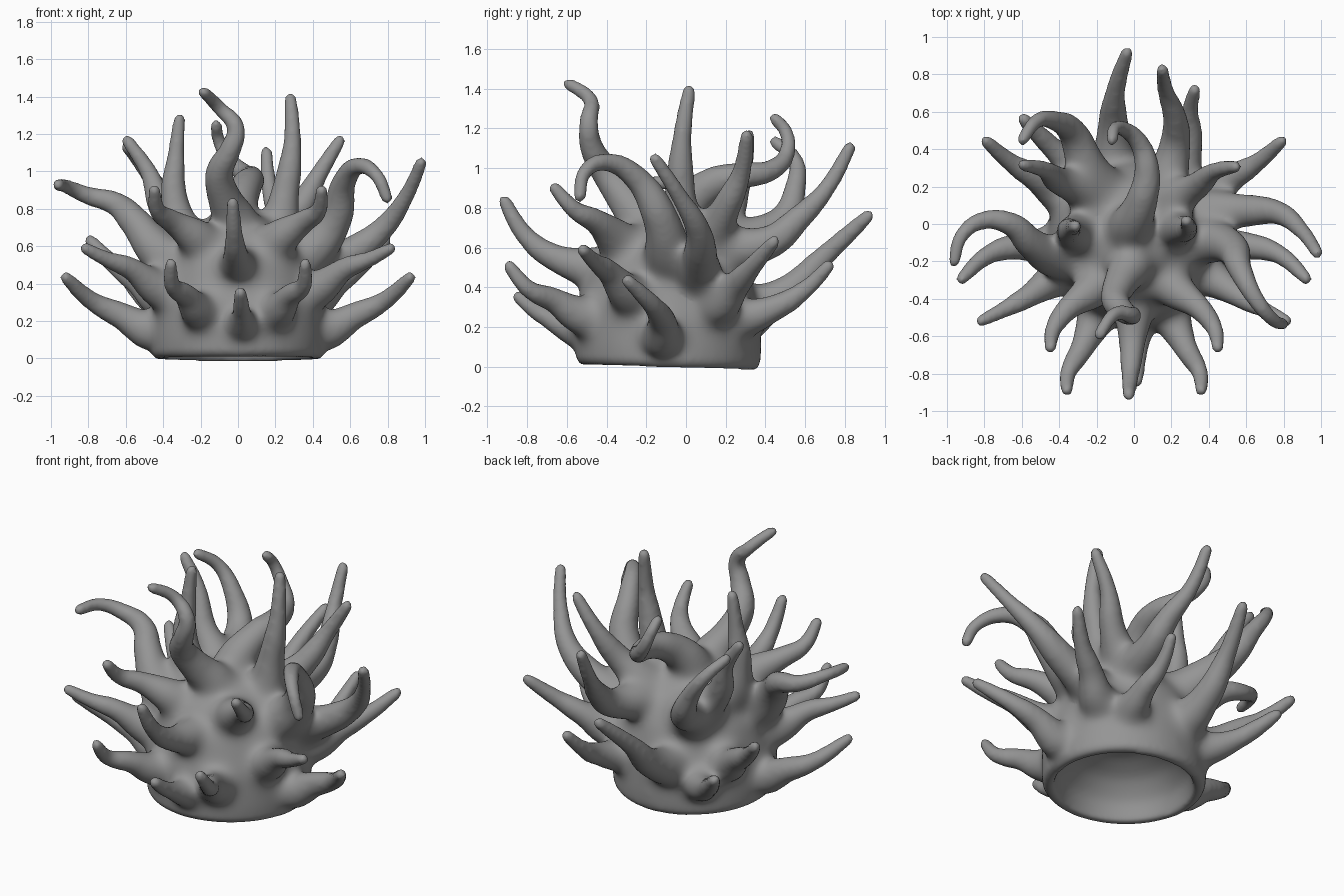
import bpy, bmesh, math
from mathutils import Vector

cube = bpy.data.objects.get("Cube")
if cube:
    bpy.data.objects.remove(cube)

CORE = Vector((0, -.09, .36))   # middle of the dome, where tentacles are rooted


def new_object(name, data):
    obj = bpy.data.objects.new(name, data)
    bpy.context.collection.objects.link(obj)
    return obj


def select_only(*objs):
    bpy.ops.object.select_all(action='DESELECT')
    for obj in objs:
        obj.select_set(True)
    bpy.context.view_layer.objects.active = objs[0]


def lathe(name, profile, steps=48):
    """Closed solid of revolution around the dome axis, rim tilted slightly down at the back."""
    mesh = bpy.data.meshes.new(name)
    bm = bmesh.new()
    verts = [bm.verts.new((r, 0, z)) for r, z in profile]
    edges = [bm.edges.new(pair) for pair in zip(verts, verts[1:])]
    bmesh.ops.spin(bm, geom=verts + edges, cent=(0, 0, 0), axis=(0, 0, 1),
                   angle=math.tau, steps=steps)
    bmesh.ops.remove_doubles(bm, verts=bm.verts, dist=.001)
    bmesh.ops.recalc_face_normals(bm, faces=bm.faces)
    for v in bm.verts:
        v.co.y += CORE.y
        v.co.z -= .006 + .03 * v.co.y
    bm.to_mesh(mesh)
    bm.free()
    return new_object(name, mesh)


# Tentacles: tapered tubes that share one curve
curve = bpy.data.curves.new("tentacles", 'CURVE')
curve.dimensions = '3D'
curve.bevel_depth = 1
curve.bevel_resolution = 4
curve.resolution_u = 10
curve.use_fill_caps = True


def tentacle(*path, mirror=False, thick=.115):
    points = [Vector(p) for p in path]
    points.insert(0, points[0].lerp(CORE, .3))
    tip_direction = (points[-1] - points[-2]).normalized()
    points.insert(-1, points[-1] - tip_direction * .025)
    lengths = [0]
    for a, b in zip(points, points[1:]):
        lengths.append(lengths[-1] + (b - a).length)
    spline = curve.splines.new('BEZIER')
    spline.bezier_points.add(len(points) - 1)
    for knot, point, length in zip(spline.bezier_points, points, lengths):
        left = 1 - length / lengths[-1]
        knot.co = point
        knot.radius = .034 + thick * left ** 1.7
        knot.handle_left_type = knot.handle_right_type = 'AUTO'
    spline.bezier_points[-1].radius = .02   # rounded end
    if mirror:
        tentacle(*[(-x, y, z) for x, y, z in path], thick=thick)


# Mirrored pairs, from the low ring upwards
tentacle((.45, -.12, .15), (.62, -.12, .23), (.77, -.16, .3), (.94, -.31, .45), mirror=True)
tentacle((.2, -.5, .25), (.28, -.67, .34), (.35, -.79, .39), (.36, -.91, .53), mirror=True)
tentacle((.4, -.28, .36), (.57, -.39, .48), (.7, -.46, .53), (.84, -.53, .6), mirror=True)
tentacle((.4, .16, .31), (.53, .25, .41), (.66, .33, .5), (.81, .46, .65), mirror=True)
tentacle((.22, -.35, .64), (.35, -.45, .73), (.43, -.56, .79), (.45, -.68, .92), mirror=True)

# Front middle
tentacle((.02, -.5, .18), (.02, -.7, .25), (.01, -.87, .37))
tentacle((0, -.42, .48), (-.01, -.64, .54), (-.02, -.8, .65), (-.03, -.93, .86))

# Back
tentacle((-.1, .26, .28), (-.11, .5, .37), (-.1, .7, .56), (-.03, .94, .78), thick=.13)
tentacle((.16, .2, .57), (.22, .43, .63), (.22, .56, .74), (.17, .71, .9), (.15, .84, 1.13))
tentacle((.24, .25, .24), (.3, .45, .3), (.3, .6, .39), (.33, .74, .53))
tentacle((-.28, .26, .2), (-.44, .41, .27), (-.61, .58, .43))

# Long side arms
tentacle((.38, .06, .46), (.58, .07, .55), (.77, .06, .69), (.9, -.04, .87), (.99, -.17, 1.07))
tentacle((.4, -.09, .58), (.52, -.13, .75), (.57, -.25, .95), (.65, -.4, 1.03),
         (.74, -.51, .98), (.81, -.54, .83))
tentacle((-.4, -.18, .55), (-.55, -.1, .73), (-.66, 0, .83), (-.8, .02, .87),
         (-.92, -.06, .92), (-.97, -.23, .93))

# Crown
tentacle((-.24, .28, .62), (-.33, .49, .74), (-.42, .55, .9), (-.52, .55, 1.04), (-.61, .43, 1.15))
tentacle((-.27, .18, .65), (-.4, .23, .8), (-.48, .29, 1), (-.61, .32, 1.19))
tentacle((.2, .12, .65), (.33, .2, .8), (.43, .28, .98), (.56, .31, 1.19))
tentacle((-.28, -.05, .65), (-.34, -.04, .85), (-.33, -.02, 1.1), (-.31, -.01, 1.31))
tentacle((.2, -.03, .65), (.25, -.03, .88), (.29, -.02, 1.15), (.28, .02, 1.42))
tentacle((-.02, -.02, .76), (.04, .12, .91), (.07, .28, .96), (.03, .43, .99),
         (-.06, .51, 1.08), (-.11, .5, 1.19), (-.12, .43, 1.27))
tentacle((0, -.2, .7), (-.07, -.31, .85), (-.1, -.41, .99), (-.04, -.48, 1.12),
         (-.01, -.49, 1.23), (-.1, -.48, 1.34), (-.2, -.61, 1.44))

arms = new_object("tentacles", curve)
select_only(arms)
bpy.ops.object.convert(target='MESH')
arms = bpy.context.object

# Dome body, and the hollow cut out of its underside
body = lathe("anemone_body", [(0, 0), (.44, 0), (.465, .03), (.47, .12), (.46, .3),
                              (.4, .5), (.3, .65), (.17, .75), (0, .79)])
hollow = lathe("hollow_cutter", [(0, -.1), (.4, -.1), (.4, 0), (.37, .12),
                                 (.28, .22), (.15, .28), (0, .3)])
hollow.hide_render = True

# Fuse everything into one skin
select_only(body, arms)
bpy.ops.object.join()


def fuse():
    remesh = body.modifiers.new("fuse", 'REMESH')
    remesh.mode = 'VOXEL'
    remesh.voxel_size = .014


def soften(iterations, group=""):
    smooth = body.modifiers.new("soften", 'SMOOTH')
    smooth.factor = .5
    smooth.iterations = iterations
    smooth.vertex_group = group


def apply_modifiers():
    select_only(body)
    bpy.ops.object.convert(target='MESH')
    return bpy.context.object


fuse()
cut = body.modifiers.new("hollow", 'BOOLEAN')
cut.operation = 'DIFFERENCE'
cut.object = hollow
fuse()
soften(12)
body = apply_modifiers()
bpy.data.objects.remove(hollow)

# Melt the tentacle roots into the dome, fading out along the arms and at the rim
roots = body.vertex_groups.new(name="roots")
for v in body.data.vertices:
    fade = min((.72 - (v.co - CORE).length) / .15, (v.co.z - .05) / .1, 1)
    if fade > 0:
        roots.add([v.index], fade, 'REPLACE')
soften(70, "roots")
body = apply_modifiers()
body.vertex_groups.clear()

# One matte grey
grey = bpy.data.materials.new("soft_grey")
grey.use_nodes = True
grey.diffuse_color = (.3, .3, .3, 1)
grey.node_tree.nodes["Principled BSDF"].inputs["Base Color"].default_value = (.3, .3, .3, 1)
body.data.materials.clear()
body.data.materials.append(grey)
select_only(body)
bpy.ops.object.shade_smooth()
